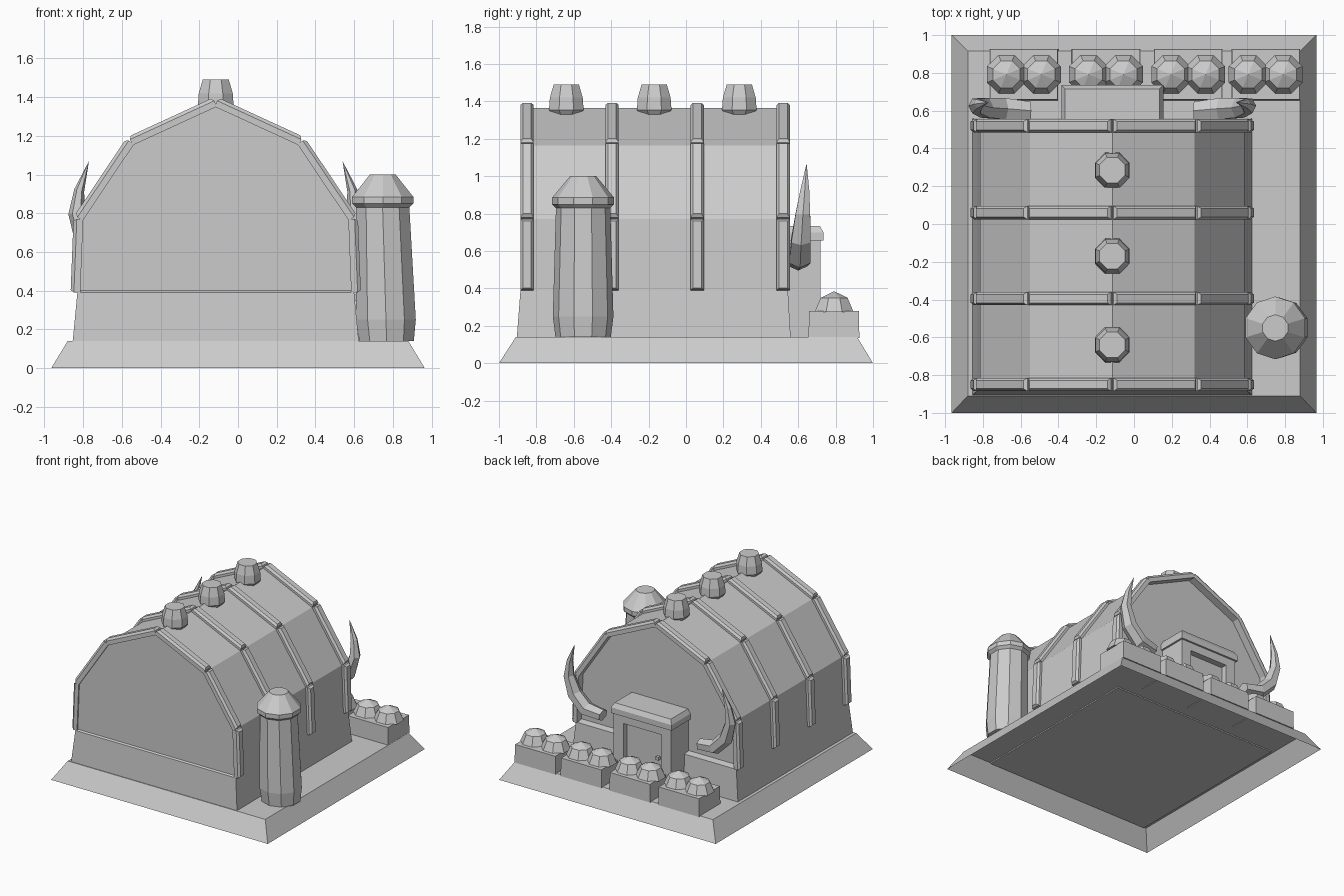
import bpy
import bmesh
import math
from mathutils import Vector

old = bpy.data.objects.get("Cube")
if old:
    bpy.data.objects.remove(old, do_unlink=True)

grey = bpy.data.materials.new("plain_grey")
grey.use_nodes = True
grey.diffuse_color = (0.6, 0.6, 0.6, 1)
grey.node_tree.nodes["Principled BSDF"].inputs["Base Color"].default_value = (0.6, 0.6, 0.6, 1)

MID = -0.115  # centre line of the hall


def finish(bm, name):
    bmesh.ops.recalc_face_normals(bm, faces=bm.faces)
    mesh = bpy.data.meshes.new(name)
    bm.to_mesh(mesh)
    bm.free()
    mesh.materials.append(grey)
    obj = bpy.data.objects.new(name, mesh)
    bpy.context.collection.objects.link(obj)
    return obj


def loft(name, rings, cap_start=True, cap_end=True):
    """Skin equal-sized rings of points, with optional end caps."""
    bm = bmesh.new()
    rows = [[bm.verts.new(p) for p in ring] for ring in rings]
    n = len(rows[0])
    for a, b in zip(rows, rows[1:]):
        for i in range(n):
            j = (i + 1) % n
            bm.faces.new((a[i], a[j], b[j], b[i]))
    if cap_start:
        bm.faces.new(rows[0][::-1])
    if cap_end:
        bm.faces.new(rows[-1])
    bmesh.ops.remove_doubles(bm, verts=bm.verts, dist=0.0005)
    return finish(bm, name)


def rect(x0, x1, y0, y1, z):
    return [(x0, y0, z), (x1, y0, z), (x1, y1, z), (x0, y1, z)]


def box(name, x0, x1, y0, y1, z0, z1, taper=0.0):
    return loft(name, [rect(x0, x1, y0, y1, z0),
                       rect(x0 + taper, x1 - taper, y0 + taper, y1 - taper, z1)])


def turned(name, x, y, profile, sides, lean=0.0):
    """Faceted round part from (radius, height) pairs."""
    z0 = profile[0][1]
    rings = []
    for r, z in profile:
        rings.append([(x + lean * (z - z0) + r * math.cos(math.tau * (i + 0.5) / sides),
                       y + r * math.sin(math.tau * (i + 0.5) / sides), z)
                      for i in range(sides)])
    return loft(name, rings, cap_end=profile[-1][0] > 0.01)


# Hollow sloped base and the lower walls
loft("base", [rect(-0.965, 0.965, -1, 1, 0),
              rect(-0.88, 0.88, -0.91, 0.915, 0.14)], cap_start=False)
loft("lower_walls", [rect(-0.855, 0.625, -0.905, 0.56, 0.13),
                     rect(-0.83, 0.6, -0.885, 0.545, 0.39)])

# Barn-shaped hall with recessed end walls
half = [(-0.83, 0.39), (-0.815, 0.77), (-0.55, 1.165)]
outline = half + [(MID, 1.365)] + [(2 * MID - x, z) for x, z in reversed(half)]
hall = loft("hall", [[(x, y, z) for x, z in outline] for y in (-0.885, 0.545)])
bm = bmesh.new()
bm.from_mesh(hall.data)
for face in [f for f in bm.faces if abs(f.normal.y) > 0.9]:
    push = 0.01 if face.normal.y < 0 else 0.05
    bmesh.ops.inset_region(bm, faces=[face], thickness=0.015, depth=-push)
bm.to_mesh(hall.data)
bm.free()


# Chamfered roof ribs, one bar for each side of the outline
def rib_bar(name, a, b, y):
    a, b = Vector((a[0], 0, a[1])), Vector((b[0], 0, b[1]))
    d = (b - a).normalized()
    out = Vector((-d.z, 0, d.x))
    side = Vector((0, 1, 0))
    rings = []
    for lift, width, cut in ((-0.015, 0.035, 0), (0.018, 0.035, 0), (0.035, 0.022, 0.012)):
        lo, hi = a + out * lift + d * cut, b + out * lift - d * cut
        lo.y = hi.y = y
        rings.append([lo - side * width, hi - side * width, hi + side * width, lo + side * width])
    loft(name, rings)


for k, y in enumerate((-0.85, -0.395, 0.06, 0.52)):
    for s, (a, b) in enumerate(zip(outline, outline[1:])):
        rib_bar(f"roof_rib_{k + 1}_{s + 1}", a, b, y)

# Ridge vents
for k, y in enumerate((-0.64, -0.17, 0.285)):
    turned(f"ridge_vent_{k + 1}", MID, y,
           [(0.08, 1.33), (0.1, 1.355), (0.095, 1.42), (0.073, 1.49)], 8)

# Leaning storage tower
turned("tower", 0.768, -0.55, [(0.148, 0.14), (0.162, 0.25), (0.145, 0.84)], 10, -0.03)
turned("tower_cap", 0.748, -0.55, [(0.145, 0.83), (0.166, 0.85), (0.166, 0.885), (0.07, 1.0)], 10)

# Rear porch with a recessed door
porch_front = 0.72
for name, x0, x1 in (("porch_post_right", -0.37, -0.285), ("porch_post_left", 0.055, 0.14)):
    box(name, x0, x1, 0.49, porch_front, 0.14, 0.66)
box("porch_lintel", -0.285, 0.055, 0.49, porch_front, 0.59, 0.66)
box("door", -0.285, 0.055, 0.49, 0.67, 0.14, 0.59)
loft("porch_roof", [rect(-0.385, 0.155, 0.49, 0.735, 0.655),
                    rect(-0.385, 0.155, 0.49, 0.735, 0.7),
                    rect(-0.365, 0.135, 0.49, 0.715, 0.735)])
box("door_knob", -0.24, -0.215, 0.665, 0.695, 0.36, 0.385)

# Curved horns at the rear corners: x, y, z, thickness, depth
horn_path = [(-0.55, 0.60, 0.54, 0.045, 0.055), (-0.69, 0.61, 0.56, 0.055, 0.065),
             (-0.79, 0.615, 0.66, 0.055, 0.06), (-0.835, 0.625, 0.8, 0.042, 0.045),
             (-0.82, 0.635, 0.92, 0.026, 0.028), (-0.77, 0.645, 1.07, 0.0, 0.0)]
for name, flip in (("horn_right", False), ("horn_left", True)):
    rings = []
    for i, (x, y, z, thick, deep) in enumerate(horn_path):
        p, q = horn_path[max(i - 1, 0)], horn_path[min(i + 1, len(horn_path) - 1)]
        tangent = Vector((q[0] - p[0], q[2] - p[2])).normalized()
        ring = []
        for j in range(6):
            c, s = math.cos(math.tau * j / 6), math.sin(math.tau * j / 6)
            px = x - tangent.y * thick * c
            ring.append((2 * MID - px if flip else px, y + deep * s, z + tangent.x * thick * c))
        rings.append(ring)
    loft(name, rings, cap_end=False)

# Planters with two faceted bushes each
for k, x in enumerate((-0.583, -0.148, 0.287, 0.697)):
    box(f"planter_{k + 1}", x - 0.182, x + 0.182, 0.655, 0.927, 0.135, 0.28, 0.003)
    for side in (-1, 1):
        turned(f"bush_{k + 1}_{'left' if side > 0 else 'right'}", x + side * 0.092, 0.792,
               [(0.112, 0.275), (0.078, 0.35), (0.0, 0.385)], 8)
